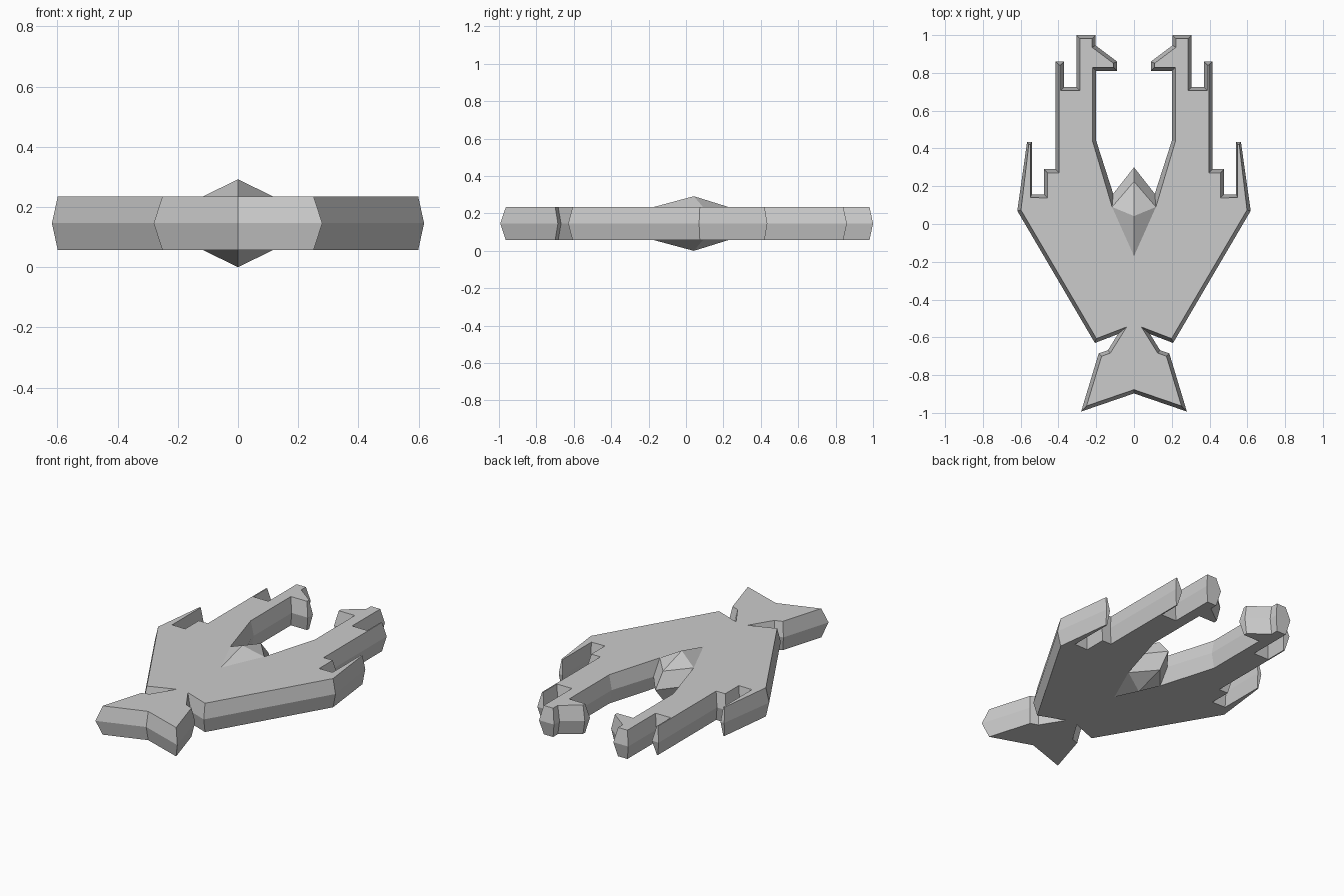
import bpy, bmesh
from mathutils import Vector

if "Cube" in bpy.data.objects:
    bpy.data.objects.remove(bpy.data.objects["Cube"])

MID, HALF, INSET = 0.146, 0.089, 0.019

# Right half of the plan outline at mid height, tail centre to nose centre
half = [(0, -.897), (.28, -.993), (.187, -.685), (.138, -.668), (.085, -.583),
        (.207, -.63), (.618, .07), (.566, .435), (.541, .435), (.541, .157),
        (.477, .157), (.477, .29), (.415, .29), (.415, .86), (.37, .86),
        (.37, .725), (.305, .725), (.305, 1), (.203, 1), (.203, .945),
        (.09, .86), (.09, .81), (.2, .81), (.2, .44), (.11, .16), (0, .3)]
# Points whose flat-face inset is not the regular mitre (thin spikes, nose)
special = {7: (.557, .42), 8: (.549, .42), 9: (.549, .14),
           24: (.116, .09), 25: (0, .225)}


def mirrored(pts):
    return pts + [(-x, y) for x, y in reversed(pts[1:-1])]


def mitre(i, loop):
    a, p, b = (Vector(loop[j % len(loop)]) for j in (i - 1, i, i + 1))
    d1, d2 = (p - a).normalized(), (b - p).normalized()
    n1, n2 = Vector((-d1.y, d1.x)), Vector((-d2.y, d2.x))
    q = p + (n1 + n2) * INSET / (1 + n1.dot(n2))
    return q.x, q.y


def make_object(name, bm):
    bmesh.ops.recalc_face_normals(bm, faces=bm.faces)
    mesh = bpy.data.meshes.new(name)
    bm.to_mesh(mesh)
    bm.free()
    ob = bpy.data.objects.new(name, mesh)
    bpy.context.collection.objects.link(ob)
    return ob


# Hull: widest at mid height, chamfered to flat top and bottom
full = mirrored(half)
inner = mirrored([special.get(i) or mitre(i, full) for i in range(len(half))])
bm = bmesh.new()
rings = [[bm.verts.new((x, y, z)) for x, y in loop] for loop, z in
         ((inner, MID - HALF), (full, MID), (inner, MID + HALF))]
n = len(full)
for lo, hi in zip(rings, rings[1:]):
    for i in range(n):
        j = (i + 1) % n
        bm.faces.new((lo[i], lo[j], hi[j], hi[i]))
bm.faces.new(rings[0][::-1])
bm.faces.new(rings[2])
make_object("hull", bm)

# Canopies: low four-sided pyramids on the top and underside
for name, s in (("top_canopy", 1), ("bottom_canopy", -1)):
    bm = bmesh.new()
    base = [bm.verts.new((x, y, MID + s * HALF)) for x, y in
            ((0, -.17), (.116, .09), (0, .225), (-.116, .09))]
    apex = bm.verts.new((0, .042, MID + s * MID))
    for i in range(4):
        bm.faces.new((base[i], base[(i + 1) % 4], apex))
    bm.faces.new(base)
    make_object(name, bm)
